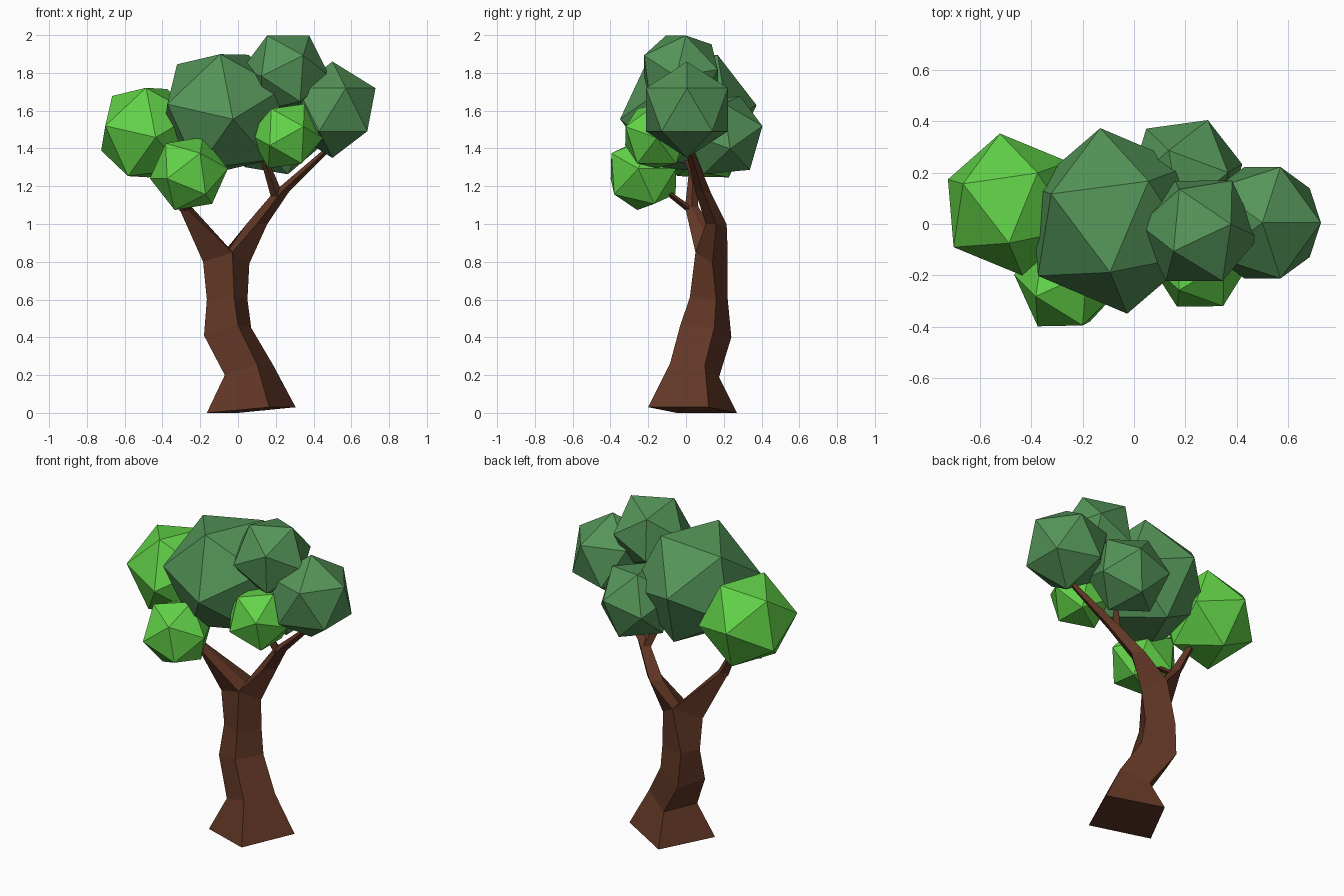
import bpy
import bmesh
from mathutils import Vector, Matrix

if "Cube" in bpy.data.objects:
    bpy.data.objects.remove(bpy.data.objects["Cube"], do_unlink=True)


def material(name, colour):
    mat = bpy.data.materials.new(name)
    mat.use_nodes = True
    mat.diffuse_color = (*colour, 1)
    mat.node_tree.nodes["Principled BSDF"].inputs["Base Color"].default_value = (*colour, 1)
    return mat


bark = material("brown bark", (0.122, 0.038, 0.019))
dark = material("dark green leaves", (0.089, 0.296, 0.098))
light = material("light green leaves", (0.122, 0.644, 0.065))


def finish(bm, name, mat):
    bmesh.ops.recalc_face_normals(bm, faces=bm.faces)
    mesh = bpy.data.meshes.new(name)
    bm.to_mesh(mesh)
    bm.free()
    mesh.materials.append(mat)
    obj = bpy.data.objects.new(name, mesh)
    bpy.context.collection.objects.link(obj)
    return obj


def basis(main, side):
    """Frame whose z follows main and whose x leans towards side."""
    z = Vector(main).normalized()
    y = z.cross(Vector(side)).normalized()
    return Matrix((y.cross(z), y, z)).transposed().to_4x4()


def leaf_ball(name, mat, centre, radius, corner, next_corner):
    """Twenty-sided ball turned so that two neighbouring corners point as given."""
    bm = bmesh.new()
    bmesh.ops.create_icosphere(bm, subdivisions=1, radius=radius)
    bm.transform(Matrix.Translation(centre) @ basis(corner, next_corner))
    finish(bm, name, mat)


def loft(name, rings):
    """Four-sided limb skinned through rings of corners."""
    bm = bmesh.new()
    rows = [[bm.verts.new(p) for p in ring] for ring in rings]
    for low, high in zip(rows, rows[1:]):
        for i in range(4):
            j = (i + 1) % 4
            bm.faces.new((low[i], low[j], high[j], high[i]))
    bm.faces.new(rows[0])
    bm.faces.new(rows[-1])
    finish(bm, name, bark)


def ring(x, y, z, r):
    """Level diamond: left, front, right, back."""
    return [(x - r, y, z), (x, y - r, z), (x + r, y, z), (x, y + r, z)]


# Trunk: corners run left, front, right, back
left_top, front_top = (-.185, .10, .80), (-.03, .05, .85)
right_top, back_top = (.06, .14, .79), (-.06, .22, .87)
crotch = (-.045, .135, .87)
loft("trunk", [
    [(-.165, -.05, 0), (.165, -.2, .03), (.305, .12, .03), (0, .27, 0)],
    [(-.07, -.01, .2), (.1, -.085, .26), (.185, .1, .255), (.03, .175, .19)],
    [(-.18, .07, .41), (0, -.03, .465), (.07, .15, .45), (-.11, .24, .4)],
    [(-.165, .1, .6), (-.02, .02, .61), (.05, .16, .6), (-.12, .22, .61)],
    [left_top, front_top, right_top, back_top],
])

# Branches
loft("left_branch", [[left_top, front_top, crotch, back_top],
                     ring(-.28, .03, 1.09, .035), ring(-.4, .04, 1.32, .02)])
loft("right_branch", [[crotch, front_top, right_top, back_top],
                      ring(.1, .16, 1.0, .055), ring(.23, .09, 1.17, .04),
                      ring(.48, .015, 1.4, .02)])
loft("left_twig", [ring(-.28, .03, 1.07, .03), ring(-.26, -.14, 1.2, .02)])
loft("right_twig", [ring(.21, .1, 1.14, .035), ring(.14, .01, 1.34, .02)])

# Dark foliage
leaf_ball("large_foliage", dark, (-.079, .012, 1.592), .367,
          (.052, -.359, -.037), (-.014, -.195, .298))
leaf_ball("top_foliage", dark, (.253, -.027, 1.8), .235,
          (-.1, -.08, .2), (.13, .03, .19))
leaf_ball("left_side_foliage", dark, (.5, .005, 1.605), .255, (0, 0, 1), (1, 0, .5))
leaf_ball("back_foliage", dark, (.2, .19, 1.47), .237,
          (.09, .22, .05), (-.15, .184, -.01))

# Light foliage
leaf_ball("right_side_foliage", light, (-.479, .076, 1.484), .281,
          (-.008, -.15, .236), (-.226, -.166, .033))
leaf_ball("low_foliage", light, (-.26, -.225, 1.267), .21,
          (-.114, -.172, -.027), (.07, -.175, .118))
leaf_ball("front_foliage", light, (.256, -.155, 1.465), .195,
          (-.09, -.17, -.05), (.09, -.165, .05))
